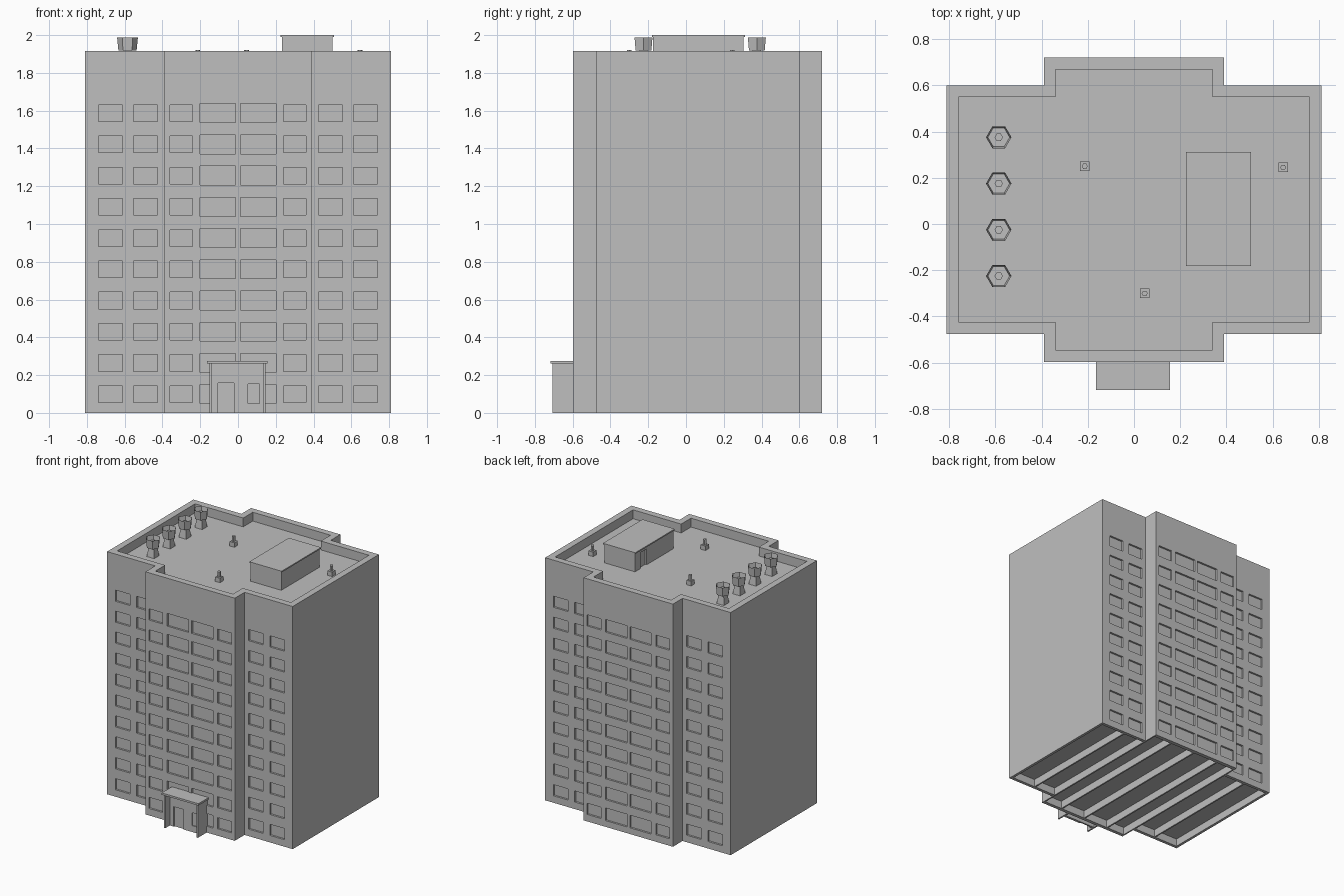
import bpy, bmesh, math
from mathutils import Matrix

if "Cube" in bpy.data.objects:
    bpy.data.objects.remove(bpy.data.objects["Cube"])

grey = bpy.data.materials.new("concrete_grey")
grey.use_nodes = True
grey.diffuse_color = (0.52, 0.52, 0.52, 1)
bsdf = grey.node_tree.nodes["Principled BSDF"]
bsdf.inputs["Base Color"].default_value = grey.diffuse_color
bsdf.inputs["Roughness"].default_value = 0.8

TOP, DECK = 1.915, 1.845


def box(bm, x0, x1, y0, y1, z0, z1):
    m = Matrix.Translation(((x0 + x1) / 2, (y0 + y1) / 2, (z0 + z1) / 2))
    m = m @ Matrix.Diagonal((x1 - x0, y1 - y0, z1 - z0, 1))
    bmesh.ops.create_cube(bm, size=1, matrix=m)


def cross_prism(bm, inset, z0, z1):
    """Cross-shaped plan of the building, shrunk by inset."""
    w, c = 0.81 - inset, 0.39 - inset
    f, b = -0.475 + inset, 0.6 - inset
    ff, bb = -0.597 + inset, 0.72 - inset
    plan = [(-w, f), (-c, f), (-c, ff), (c, ff), (c, f), (w, f),
            (w, b), (c, b), (c, bb), (-c, bb), (-c, b), (-w, b)]
    low = bm.faces.new([bm.verts.new((x, y, z0)) for x, y in plan])
    res = bmesh.ops.extrude_face_region(bm, geom=[low])
    up = [v for v in res["geom"] if isinstance(v, bmesh.types.BMVert)]
    bmesh.ops.translate(bm, verts=up, vec=(0, 0, z1 - z0))


def cone(bm, sides, r0, r1, x, y, z0, z1, turn):
    m = Matrix.Translation((x, y, (z0 + z1) / 2)) @ Matrix.Rotation(turn, 4, "Z")
    bmesh.ops.create_cone(bm, cap_ends=True, segments=sides, radius1=r0,
                          radius2=r1, depth=z1 - z0, matrix=m)


def finish(bm, name):
    bmesh.ops.recalc_face_normals(bm, faces=bm.faces[:])
    mesh = bpy.data.meshes.new(name)
    bm.to_mesh(mesh)
    bm.free()
    mesh.materials.append(grey)
    obj = bpy.data.objects.new(name, mesh)
    bpy.context.collection.objects.link(obj)
    return obj


def cut(obj, cutter):
    cutter.hide_render = True
    mod = obj.modifiers.new("cut", "BOOLEAN")
    mod.operation, mod.solver, mod.object = "DIFFERENCE", "EXACT", cutter
    bpy.context.view_layer.objects.active = obj
    bpy.ops.object.modifier_apply(modifier=mod.name)
    bpy.data.objects.remove(cutter)


# Main block with roof well, windows and hollow underside
bm = bmesh.new()
cross_prism(bm, 0, 0, TOP)
building = finish(bm, "building_shell")

bm = bmesh.new()
cross_prism(bm, 0.051, DECK, TOP + 0.1)
columns = [(0.013, 0.2, 0.05), (0.24, 0.36, 0.044),
           (0.426, 0.553, 0.044), (0.611, 0.738, 0.044)]
recess = 0.015
for row in range(10):
    z = 0.099 + row * 0.1653
    for near, far, half in columns:
        central = far < 0.39
        front, back = (-0.597, 0.72) if central else (-0.475, 0.6)
        for x0, x1 in ((near, far), (-far, -near)):
            box(bm, x0, x1, back - recess, back + 0.05, z - half, z + half)
            if not (row == 0 and near < 0.1):
                box(bm, x0, x1, front - 0.05, front + recess, z - half, z + half)
            else:
                box(bm, x0, x1, front - 0.05, front + recess, z - half, z + half)

# Bays between the partitions under the ground floor
walls = [0, 0.22, 0.385, 0.58, 0.795]
for a, b in zip(walls, walls[1:]):
    y0, y1 = (-0.57, 0.69) if b < 0.39 else (-0.45, 0.575)
    for x0, x1 in ((a + 0.006, b - 0.006), (-b + 0.006, -a - 0.006)):
        box(bm, x0, x1, y0, y1, -0.1, 0.06)
cut(building, finish(bm, "shell_cutter"))

# Entrance porch
bm = bmesh.new()
for x0, x1 in ((-0.152, -0.14), (0.133, 0.145)):
    box(bm, x0, x1, -0.707, -0.59, 0, 0.262)
finish(bm, "porch_side_walls")

bm = bmesh.new()
box(bm, -0.164, 0.156, -0.717, -0.59, 0.261, 0.276)
finish(bm, "porch_canopy")

bm = bmesh.new()
box(bm, -0.141, 0.134, -0.65, -0.63, 0, 0.262)
porch_front = finish(bm, "porch_front_wall")
bm = bmesh.new()
box(bm, -0.106, -0.021, -0.7, -0.642, -0.05, 0.157)
box(bm, 0.053, 0.114, -0.7, -0.642, 0.05, 0.152)
cut(porch_front, finish(bm, "porch_cutter"))

# Rooftop stair house with a door on its right side
bm = bmesh.new()
box(bm, 0.232, 0.5, -0.174, 0.305, DECK - 0.01, 1.992)
house = finish(bm, "stair_house")
bm = bmesh.new()
box(bm, 0.15, 0.245, 0.16, 0.235, DECK, 1.97)
cut(house, finish(bm, "stair_door_cutter"))
bm = bmesh.new()
box(bm, 0.225, 0.507, -0.181, 0.312, 1.99, 2.0)
finish(bm, "stair_house_roof")

# Row of cooling fans: flared square foot and open hexagonal drum
for i in range(4):
    x, y = -0.585, 0.375 - 0.2 * i
    bm = bmesh.new()
    cone(bm, 4, 0.047, 0.03, x, y, DECK - 0.005, 1.92, math.pi / 4)
    cone(bm, 6, 0.018, 0.018, x, y, 1.915, 1.965, math.pi / 2)
    finish(bm, f"fan_foot_{i + 1}")
    bm = bmesh.new()
    cone(bm, 6, 0.048, 0.055, x, y, 1.918, 1.988, math.pi / 2)
    bm.faces.ensure_lookup_table()
    top = max(bm.faces, key=lambda f: f.calc_center_median().z)
    bmesh.ops.inset_region(bm, faces=[top], thickness=0.008)
    bmesh.ops.translate(bm, verts=top.verts[:], vec=(0, 0, -0.045))
    finish(bm, f"fan_drum_{i + 1}")

# Small roof vents
for i, (x, y) in enumerate([(-0.213, 0.25), (0.645, 0.245), (0.046, -0.3)]):
    bm = bmesh.new()
    box(bm, x - 0.021, x + 0.021, y - 0.021, y + 0.021, DECK - 0.005, 1.88)
    cone(bm, 6, 0.013, 0.013, x, y, 1.875, 1.922, math.pi / 2)
    finish(bm, f"roof_vent_{i + 1}")
